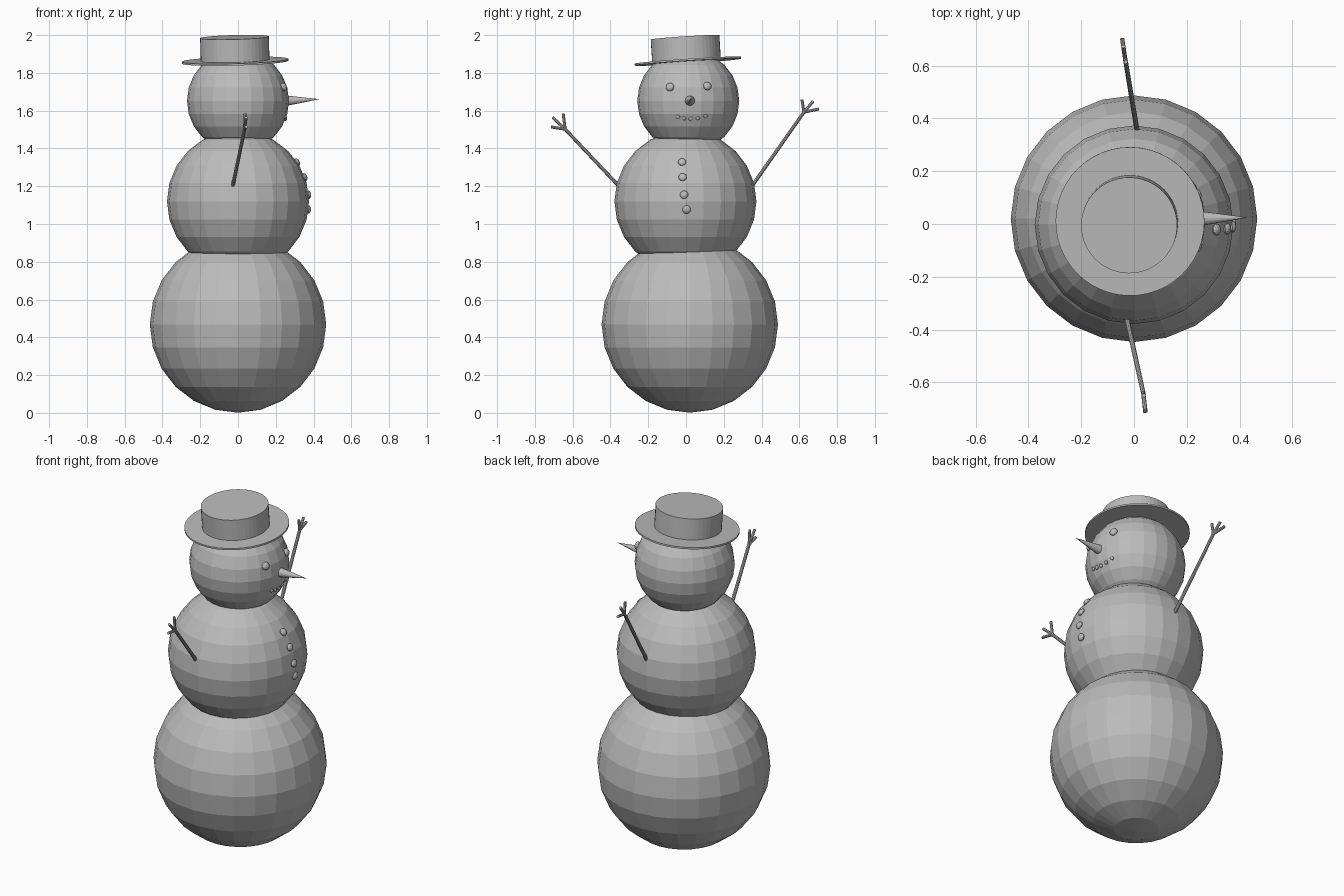
import bpy, bmesh, math
from mathutils import Vector, Matrix

if "Cube" in bpy.data.objects:
    bpy.data.objects.remove(bpy.data.objects["Cube"])

grey = bpy.data.materials.new("plain_grey")
grey.diffuse_color = (0.5, 0.5, 0.5, 1)
grey.use_nodes = True
grey.node_tree.nodes["Principled BSDF"].inputs["Base Color"].default_value = grey.diffuse_color


def finish(bm, name, smooth=False):
    me = bpy.data.meshes.new(name)
    bm.to_mesh(me)
    bm.free()
    me.materials.append(grey)
    ob = bpy.data.objects.new(name, me)
    bpy.context.collection.objects.link(ob)
    return ob


def ball(name, centre, r, seg=24, rings=12, normal=None, flat=1.0):
    """Sphere, optionally flattened along a surface normal."""
    bm = bmesh.new()
    rot = Matrix.Identity(4)
    if normal is not None:
        rot = Vector(normal).to_track_quat('Z', 'Y').to_matrix().to_4x4()
    m = Matrix.Translation(centre) @ rot @ Matrix.Diagonal((r, r, r * flat, 1))
    bmesh.ops.create_uvsphere(bm, u_segments=seg, v_segments=rings, radius=1, matrix=m)
    return finish(bm, name)


def rod_into(bm, a, b, r1, r2, seg):
    a, b = Vector(a), Vector(b)
    d = b - a
    m = Matrix.Translation((a + b) / 2) @ d.to_track_quat('Z', 'Y').to_matrix().to_4x4()
    bmesh.ops.create_cone(bm, cap_ends=True, segments=seg, radius1=r1, radius2=r2,
                          depth=d.length, matrix=m)


def rod(name, a, b, r1, r2, seg):
    bm = bmesh.new()
    rod_into(bm, a, b, r1, r2, seg)
    return finish(bm, name)


def on_ball(centre, r, y, z):
    """Point and normal on the +x side of a ball."""
    dy, dz = y - centre[1], z - centre[2]
    n = Vector((math.sqrt(r * r - dy * dy - dz * dz), dy, dz))
    return Vector(centre) + n, n


# three snowballs
BODY, BODY_R = (0, -0.003, 1.12), 0.376
HEAD, HEAD_R = (0, 0.012, 1.652), 0.27
ball("base_ball", (0, 0.02, 0.468), 0.467)
ball("body_ball", BODY, BODY_R)
ball("head_ball", HEAD, HEAD_R)

# face and buttons
for i, (y, z) in enumerate([(-0.085, 1.725), (0.113, 1.73)]):
    p, n = on_ball(HEAD, HEAD_R, y, z)
    ball(f"eye_{i}", p, 0.023, 12, 8, n, 0.7)
for i, (y, z) in enumerate([(-0.042, 1.566), (-0.011, 1.559), (0.024, 1.556),
                            (0.063, 1.559), (0.103, 1.571)]):
    p, n = on_ball(HEAD, HEAD_R, y, z)
    ball(f"mouth_dot_{i}", p, 0.011, 10, 6, n, 0.7)
for i, (y, z) in enumerate([(-0.021, 1.328), (-0.018, 1.248),
                            (-0.01, 1.155), (0.003, 1.076)]):
    p, n = on_ball(BODY, BODY_R, y, z)
    ball(f"button_{i}", p, 0.022, 12, 8, n, 0.6)
rod("nose", (0.24, 0.02, 1.652), (0.432, 0.025, 1.661), 0.03, 0.0, 16)

# tilted hat
low, high = Vector((-0.015, 0.003, 1.862)), Vector((-0.019, -0.006, 1.988))
up = Vector((-0.028, -0.065, 1)).normalized()
rod("hat_brim", low + Vector((0, 0.007, 0)) - up * 0.005,
    low + Vector((0, 0.007, 0)) + up * 0.005, 0.282, 0.282, 48)
rod("hat_crown", low, low + up * 0.127, 0.182, 0.182, 48)

# stick arms with three twigs each
arms = {
    "left_arm": ((-0.03, -0.345, 1.19), (0.035, -0.64, 1.502),
                 [(0.037, -0.65, 1.585), (0.043, -0.706, 1.564), (0.043, -0.714, 1.514)]),
    "right_arm": ((0.013, 0.345, 1.195), (-0.033, 0.624, 1.592),
                  [(-0.031, 0.614, 1.659), (-0.041, 0.673, 1.65), (-0.045, 0.703, 1.609)]),
}
for name, (start, wrist, tips) in arms.items():
    bm = bmesh.new()
    rod_into(bm, start, wrist, 0.01, 0.009, 10)
    for t in tips:
        rod_into(bm, wrist, t, 0.008, 0.008, 8)
    finish(bm, name)
